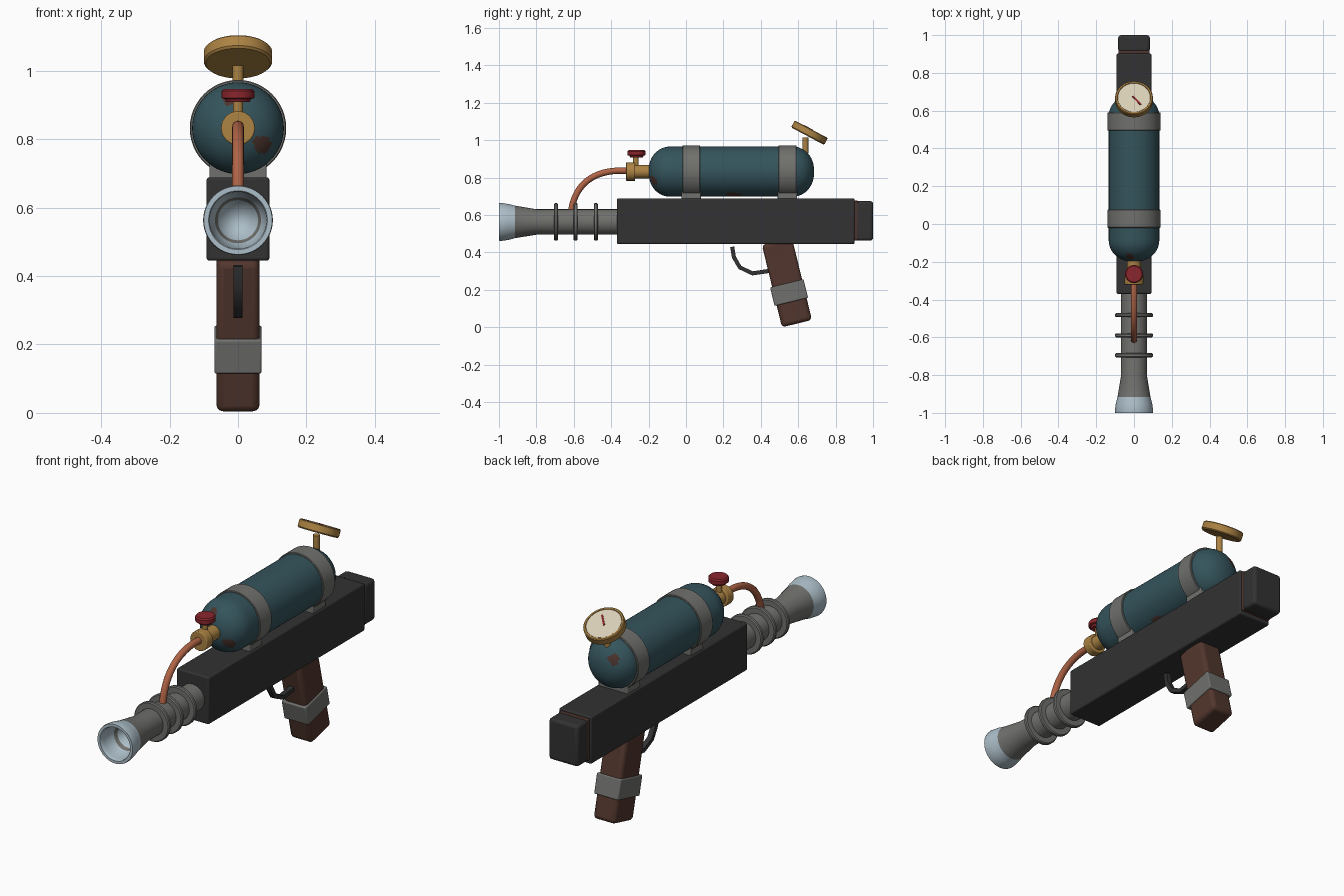
import bpy, bmesh, math
from mathutils import Vector, Matrix

if "Cube" in bpy.data.objects:
    bpy.data.objects.remove(bpy.data.objects["Cube"])


def material(name, rgb):
    m = bpy.data.materials.new(name)
    lin = [(c / 255 / 12.92) if c < 11 else ((c / 255 + 0.055) / 1.055) ** 2.4 for c in rgb]
    m.diffuse_color = (*lin, 1)
    m.use_nodes = True
    m.node_tree.nodes["Principled BSDF"].inputs["Base Color"].default_value = m.diffuse_color
    return m


DARK = material("dark metal", (50, 50, 51))
GREY = material("grey steel", (112, 112, 109))
BLUE = material("pale blue steel", (172, 190, 200))
TEAL = material("teal paint", (52, 84, 92))
RUST = material("dark rust", (76, 52, 46))
BRASS = material("brass", (172, 131, 68))
COPPER = material("copper", (176, 100, 70))
RED = material("red enamel", (138, 38, 44))
CREAM = material("cream dial", (217, 207, 182))
WOOD = material("brown grip", (82, 54, 45))


def finish(name, bm, mats, bevel=0):
    bmesh.ops.recalc_face_normals(bm, faces=bm.faces)
    me = bpy.data.meshes.new(name)
    bm.to_mesh(me)
    bm.free()
    ob = bpy.data.objects.new(name, me)
    bpy.context.collection.objects.link(ob)
    for m in mats:
        me.materials.append(m)
    if bevel:
        mod = ob.modifiers.new("bevel", "BEVEL")
        mod.width, mod.segments, mod.limit_method = bevel, 3, "ANGLE"
    bpy.ops.object.select_all(action="DESELECT")
    ob.select_set(True)
    bpy.context.view_layer.objects.active = ob
    bpy.ops.object.shade_smooth_by_angle(angle=math.radians(35))
    return ob


def box(name, lo, hi, mat, bevel=0.01, tilt=0.0):
    """Box between two corners, tilted about x through its centre."""
    lo, hi = Vector(lo), Vector(hi)
    bm = bmesh.new()
    bmesh.ops.create_cube(bm, size=1, matrix=Matrix.Translation((lo + hi) / 2)
                          @ Matrix.Rotation(tilt, 4, "X") @ Matrix.Diagonal((*(hi - lo), 1)))
    return finish(name, bm, [mat], bevel)


def lathe(name, profile, mats, loc, axis, segs=48, rule=None, bevel=0):
    """Spin (radius, height) points about an axis through loc."""
    rot = Vector((0, 0, 1)).rotation_difference(Vector(axis)).to_matrix().to_4x4()
    mat = Matrix.Translation(loc) @ rot
    bm = bmesh.new()
    rings = []
    for r, h in profile:
        n = segs if r > 1e-6 else 1
        rings.append([bm.verts.new(mat @ Vector((r * math.cos(2 * math.pi * i / segs),
                                                 r * math.sin(2 * math.pi * i / segs), h)))
                      for i in range(n)])
    for a, b in zip(rings, rings[1:]):
        for i in range(segs):
            quad = [a[i % len(a)], a[(i + 1) % len(a)], b[(i + 1) % len(b)], b[i % len(b)]]
            bm.faces.new(list(dict.fromkeys(quad)))
    if rule:
        for f in bm.faces:
            f.material_index = rule(f.calc_center_median())
    return finish(name, bm, mats, bevel)


def disc(name, r, h0, h1, mat, loc, axis, segs=32, bevel=0.0):
    return lathe(name, [(0, h0), (r, h0), (r, h1), (0, h1)], [mat], loc, axis, segs, bevel=bevel)


def sweep(name, path, section, mat):
    """Sweep an (x, normal) section along a path of (y, z) points."""
    bm = bmesh.new()
    pts = [Vector((0, y, z)) for y, z in path]
    rings = []
    for i, p in enumerate(pts):
        t = (pts[min(i + 1, len(pts) - 1)] - pts[max(i - 1, 0)]).normalized()
        n = Vector((0, -t.z, t.y))
        rings.append([bm.verts.new(p + Vector((u, 0, 0)) + n * v) for u, v in section])
    k = len(section)
    for a, b in zip(rings, rings[1:]):
        for i in range(k):
            bm.faces.new((a[i], a[(i + 1) % k], b[(i + 1) % k], b[i]))
    bm.faces.new(rings[0])
    bm.faces.new(rings[-1])
    return finish(name, bm, [mat])


Y, Z = (0, 1, 0), (0, 0, 1)

# receiver body, rear cap and the seam between them
box("body", (-0.092, -0.37, 0.445), (0.092, 0.902, 0.688), DARK, 0.008)
box("cap_seam", (-0.082, 0.89, 0.465), (0.082, 0.92, 0.677), RUST, 0.004)
box("rear_cap", (-0.084, 0.91, 0.463), (0.084, 1.0, 0.675), DARK, 0.015)

# barrel with flared muzzle and a bowl-shaped bore
BZ = 0.563
bowl = [(0.083 * math.cos(a), -0.995 + 0.14 * math.sin(a))
        for a in [i * math.pi / 20 for i in range(11)]]
bowl[-1] = (0, bowl[-1][1])
lathe("barrel", [(0, -0.36), (0.068, -0.36), (0.068, -0.8), (0.087, -0.915), (0.096, -0.95),
                 (0.102, -0.99), (0.1, -1.0), (0.086, -1.0)] + bowl, [GREY, BLUE],
      (0, 0, BZ), Y, rule=lambda c: int(c.y < -0.915 or math.hypot(c.x, c.z - BZ) < 0.06 and c.y < -0.8))
for i, y in enumerate((-0.695, -0.59, -0.482)):
    lathe(f"cooling_ring_{i + 1}", [(0.06, -0.011), (0.095, -0.011), (0.1, -0.006), (0.1, 0.006),
                                    (0.095, 0.011), (0.06, 0.011)], [GREY], (0, y, BZ), Y)

# pressure tank with rounded ends and a few rust patches
TZ, TR, TA, Y0, Y1 = 0.832, 0.134, 0.115, -0.2, 0.685
arc = [i * math.pi / 24 for i in range(13)]
tank = [(TR * math.sin(a) ** 0.9, Y0 + TA * (1 - math.cos(a))) for a in arc]
tank += [(TR, Y0 + TA + (Y1 - Y0 - 2 * TA) * i / 24) for i in range(1, 24)]
tank += [(TR * math.sin(a) ** 0.9, Y1 - TA * (1 - math.cos(a))) for a in reversed(arc)]
spots = [((0.07, -0.17, 0.785), 0.03), ((-0.02, -0.165, 0.915), 0.025),
         ((0.04, 0.25, 0.7), 0.045), ((-0.05, 0.66, 0.88), 0.028)]
lathe("tank", tank, [TEAL, RUST], (0, 0, TZ), Y, 64,
      rule=lambda c: int(any((c - Vector(p)).length < r for p, r in spots)))

# straps and their saddle blocks
for i, y in enumerate((0.028, 0.542)):
    lathe(f"strap_{i + 1}", [(0.128, -0.048), (0.138, -0.048), (0.141, -0.045), (0.141, 0.045),
                             (0.138, 0.048), (0.128, 0.048)], [GREY], (0, y, TZ), Y)
    box(f"saddle_{i + 1}", (-0.083, y - 0.052, 0.68), (0.083, y + 0.052, 0.735), GREY, 0.004)

# valve, stem and hand knob
disc("valve_neck", 0.036, -0.28, -0.19, BRASS, (0, 0, TZ), Y, 24)
disc("valve_collar", 0.05, -0.32, -0.272, BRASS, (0, 0, TZ), Y, 16, 0.004)
disc("valve_stem", 0.015, 0.84, 0.925, BRASS, (0, -0.268, 0), Z, 16)
lathe("valve_knob", [(0, 0.908), (0.034, 0.908), (0.038, 0.917), (0.048, 0.92), (0.048, 0.94),
                     (0.042, 0.947), (0, 0.947)], [RED], (0, -0.265, 0), Z, 32)

# copper feed pipe from valve to barrel
ctrl = [Vector(p) for p in ((-0.305, 0.835), (-0.46, 0.85), (-0.595, 0.79), (-0.615, 0.61))]
pipe = []
for i in range(21):
    t = i / 20
    pipe.append(ctrl[0] * (1 - t) ** 3 + ctrl[1] * 3 * t * (1 - t) ** 2
                + ctrl[2] * 3 * t * t * (1 - t) + ctrl[3] * t ** 3)
sweep("feed_pipe", pipe, [(0.017 * math.cos(i * math.pi / 8), 0.017 * math.sin(i * math.pi / 8))
                          for i in range(16)], COPPER)

# tilted pressure gauge
tilt = math.radians(28)
N = Vector((0, math.sin(tilt), math.cos(tilt)))
G = Vector((0, 0.66, 1.04))
disc("gauge_stem", 0.016, 0.93, 1.015, BRASS, (0, 0.638, 0), Z, 16)
lathe("gauge_case", [(0, -0.021), (0.094, -0.021), (0.1, -0.015), (0.1, 0.017), (0.096, 0.021),
                     (0.088, 0.021), (0.086, 0.016), (0, 0.016)], [BRASS], G, N)
disc("gauge_dial", 0.086, 0.014, 0.019, CREAM, G, N)
bm = bmesh.new()
bmesh.ops.create_cube(bm, size=1, matrix=Matrix.Translation(G + N * 0.021)
                      @ Matrix.Rotation(-tilt, 4, "X") @ Matrix.Rotation(math.radians(40), 4, "Z")
                      @ Matrix.Translation((0, -0.022, 0)) @ Matrix.Diagonal((0.009, 0.066, 0.004, 1)))
finish("gauge_needle", bm, [RED])

# raked grip with metal band
rake = math.radians(13.7)
box("grip", (-0.063, 0.457, 0.013), (0.063, 0.622, 0.467), WOOD, 0.02, rake)
box("grip_band", (-0.069, 0.459, 0.134), (0.069, 0.643, 0.236), GREY, 0.006, rake)

# trigger guard
sweep("trigger", [(0.247, 0.43), (0.256, 0.375), (0.288, 0.32), (0.355, 0.288), (0.45, 0.302)],
      [(-0.013, -0.011), (0.013, -0.011), (0.013, 0.011), (-0.013, 0.011)], DARK)
